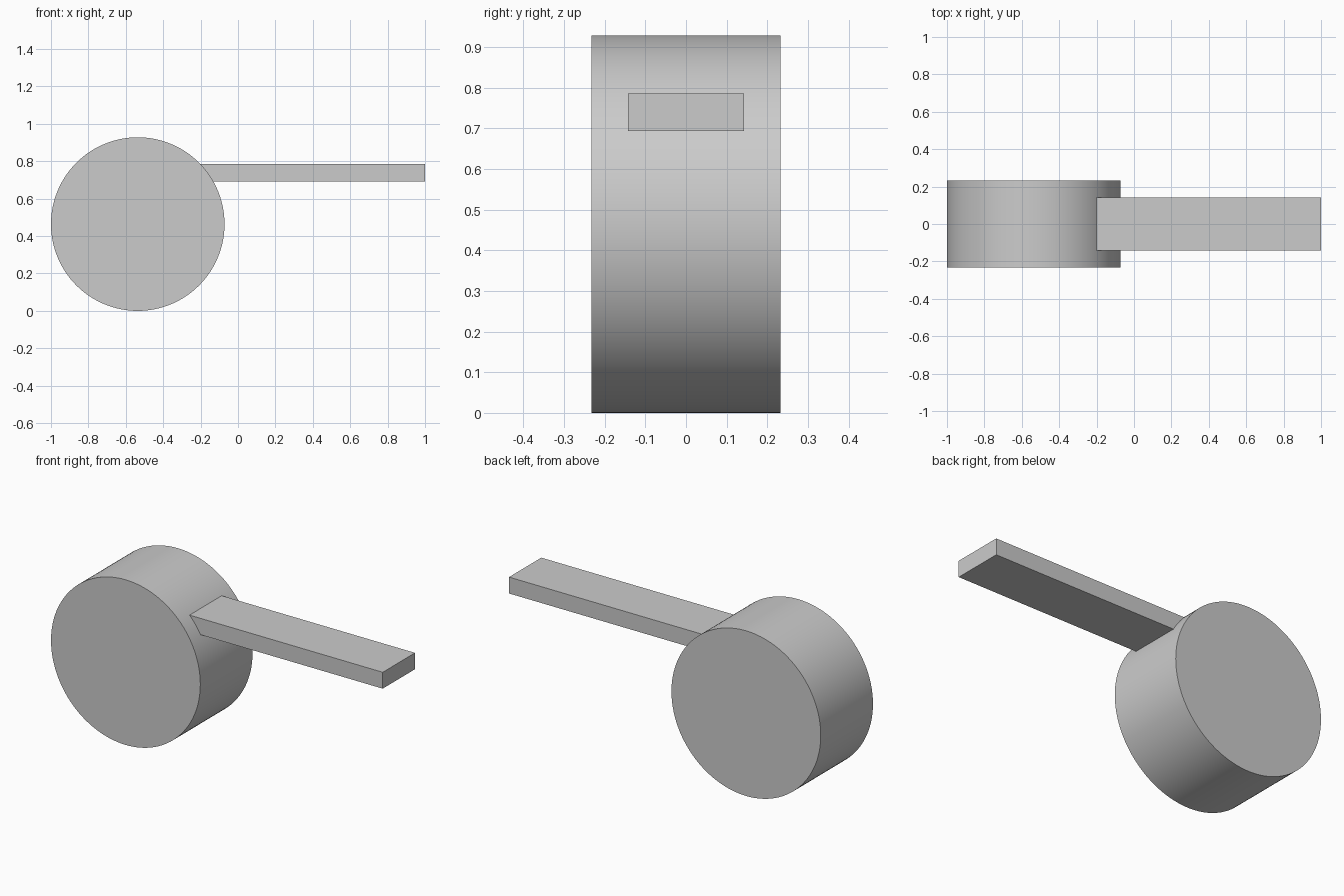
import bpy
import math

cube = bpy.data.objects.get("Cube")
if cube:
    bpy.data.objects.remove(cube, do_unlink=True)

# Single plain grey material
grey = bpy.data.materials.new("plain_grey")
grey.use_nodes = True
colour = (0.6, 0.6, 0.6, 1.0)
grey.diffuse_color = colour
grey.node_tree.nodes["Principled BSDF"].inputs["Base Color"].default_value = colour

RADIUS = 0.464
WIDTH = 0.464

# Round drum lying with its axis front to back
bpy.ops.mesh.primitive_cylinder_add(
    vertices=128, radius=RADIUS, depth=WIDTH,
    location=(RADIUS - 1, 0, RADIUS), rotation=(math.pi / 2, 0, 0))
drum = bpy.context.object
drum.name = "drum"
drum.data.materials.append(grey)
bpy.ops.object.shade_smooth_by_angle(angle=math.radians(30))

# Flat bar running out from the upper side of the drum, its root buried inside
x0, x1 = -0.21, 1.0
z0, z1 = 0.693, 0.785
bpy.ops.mesh.primitive_cube_add(size=1, location=((x0 + x1) / 2, 0, (z0 + z1) / 2))
bar = bpy.context.object
bar.name = "handle_bar"
bar.scale = (x1 - x0, 0.286, z1 - z0)
bpy.ops.object.transform_apply(location=False, rotation=False, scale=True)
bar.data.materials.append(grey)
